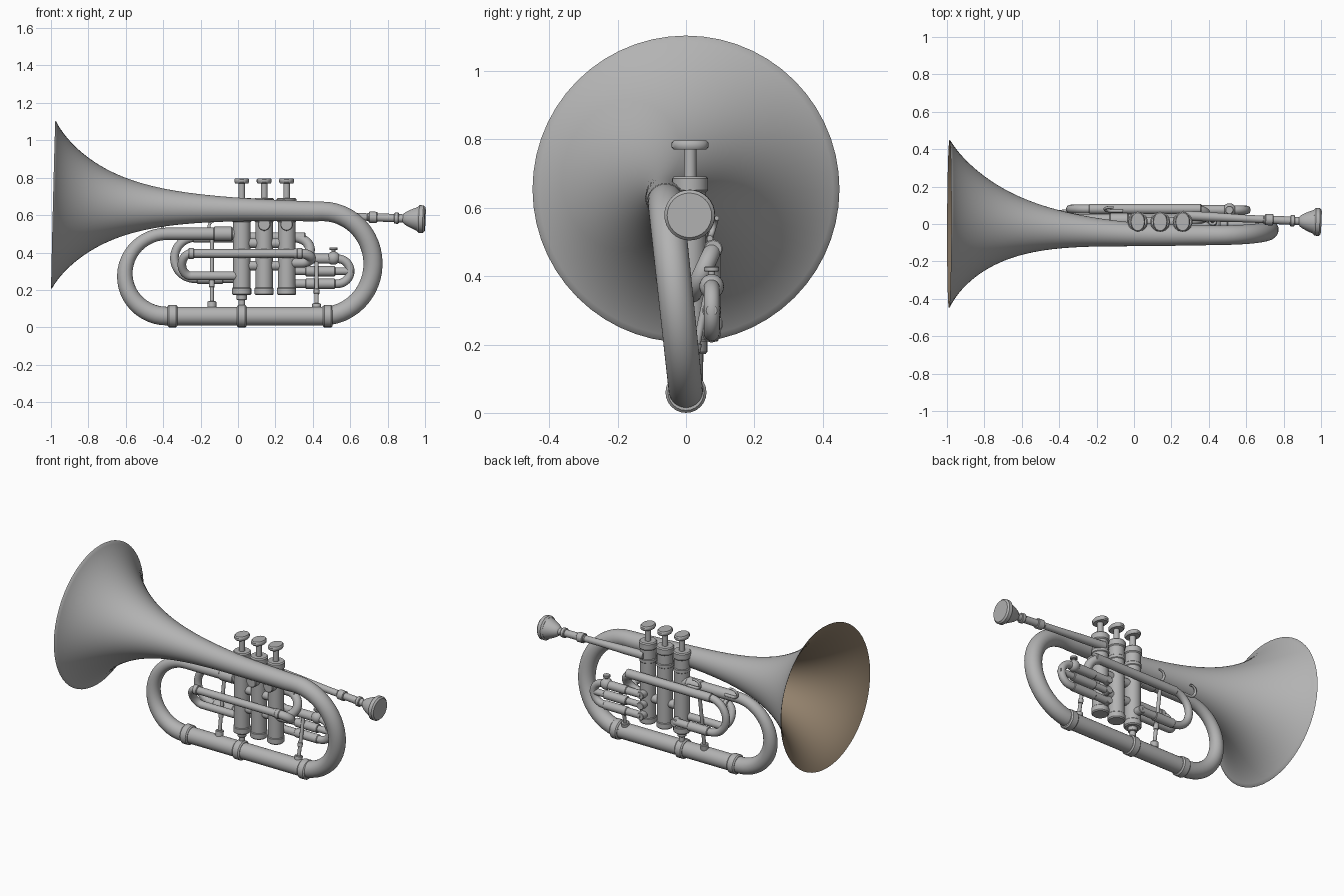
import bpy, bmesh, math
from mathutils import Vector

cube = bpy.data.objects.get("Cube")
if cube:
    bpy.data.objects.remove(cube, do_unlink=True)


def material(name, *color):
    mat = bpy.data.materials.new(name)
    mat.use_nodes = True
    mat.diffuse_color = (*color, 1)
    shader = mat.node_tree.nodes["Principled BSDF"]
    shader.inputs["Base Color"].default_value = (*color, 1)
    return mat


SILVER = material("silver_grey", .45, .45, .45)
BRONZE = material("bronze_brown", .29, .22, .15)


def sweep(name, path, sides=24, oval=1, open_start=False, inward=False, mat=SILVER):
    """Round section carried along a path of (x, y, z, radius)."""
    path = [Vector(point) for point in path]
    bm = bmesh.new()
    rings, up = [], None
    for index, point in enumerate(path):
        before = path[max(index - 1, 0)].xyz
        after = path[min(index + 1, len(path) - 1)].xyz
        along = (after - before).normalized()
        if up is None:
            up = Vector((1, 0, 0)) if abs(along.z) > .9 else Vector((0, 0, 1))
        up = (up - along * up.dot(along)).normalized()
        side = along.cross(up)
        ring = []
        for step in range(sides):
            turn = math.tau * step / sides
            offset = up * oval * math.cos(turn) + side * math.sin(turn)
            ring.append(bm.verts.new(point.xyz + offset * point.w))
        rings.append(ring)
    for ring, following in zip(rings, rings[1:]):
        for step in range(sides):
            beside = (step + 1) % sides
            bm.faces.new((ring[step], ring[beside], following[beside], following[step]))
    if not open_start:
        bm.faces.new(reversed(rings[0]))
    bm.faces.new(rings[-1])
    if inward:
        bmesh.ops.reverse_faces(bm, faces=bm.faces)
    mesh = bpy.data.meshes.new(name)
    bm.to_mesh(mesh)
    bm.free()
    mesh.materials.append(mat)
    part = bpy.data.objects.new(name, mesh)
    bpy.context.collection.objects.link(part)
    bpy.ops.object.select_all(action="DESELECT")
    part.select_set(True)
    bpy.context.view_layer.objects.active = part
    bpy.ops.object.shade_smooth_by_angle(angle=math.radians(40))


def mix(low, high, amount):
    return low + (high - low) * amount


def band(name, start, end, radius, **shape):
    """Straight cylinder with softened ends."""
    start, end = Vector(start), Vector(end)
    edge = (end - start).normalized() * radius / 8
    sections = ((start, .88), (start + edge, 1), (end - edge, 1), (end, .88))
    sweep(name, [(*spot, radius * scale) for spot, scale in sections], **shape)


def collar(name, x, y, z, radius, half):
    band(name, (x - half, y, z), (x + half, y, z), radius)


def upright(name, x, y, bottom, top, radius, **shape):
    band(name, (x, y, bottom), (x, y, top), radius, **shape)


def bow(x, z, reach, rise, low, high):
    """Half-oval turn from top to bottom; low and high hold (y, radius)."""
    low, high = Vector(low), Vector(high)
    path = []
    for step in range(25):
        turn = math.pi * (.5 - step / 24)
        y, radius = mix(low, high, (1 + math.sin(turn)) / 2)
        path.append((x + reach * math.cos(turn), y, z + rise * math.sin(turn), radius))
    return path


def lengthen(path, top_x, bottom_x):
    """Add straight legs to both ends of a bow."""
    return [(top_x, *path[0][1:])] + path + [(bottom_x, *path[-1][1:])]


# Flared bell running into the right bow; the lining shares its rim
outer = []
for step in range(45):
    reach = .012 + 1.4 * (step / 44) ** 1.5
    ease = min(reach / 1.2, 1)
    flare = .05 + .4 * math.exp(-3.4 * reach) + .03 * math.exp(-30 * reach)
    outer.append((reach - 1, -.06 * ease * ease * (3 - 2 * ease), .655 - .025 * reach, flare))
inner = [(x, y, z, radius - .006) for x, y, z, radius in outer if x < -.2]
right_bow = bow(.45, .34, .272, .28, (0, .05), (-.06, .052))
sweep("bell", inner[:1] + outer[1:] + right_bow, sides=56, open_start=True)
sweep("bell_lining", inner, sides=56, open_start=True, inward=True, mat=BRONZE)

# Left bow, bottom tube and the return to the first valve
left_bow = bow(-.38, .28, -.225, .22, (0, .05), (.02, .033))
sweep("left_bow_and_bottom_tube", lengthen(left_bow, .02, .47))
for place, x in (("left", -.35), ("middle", .02), ("right", .48)):
    collar(place + "_bow_collar", x, 0, .06, .06, .026)
collar("return_sleeve", -.08, .02, .5, .038, .05)

# Three valves with caps, stems and oval buttons
VALVE_Y = .012
VALVES = {"first": .02, "second": .14, "third": .26}
for place, x in VALVES.items():
    upright(place + "_valve", x, VALVE_Y, .18, .68, .047)
    upright(place + "_bottom_cap", x, VALVE_Y, .172, .215, .051)
    upright(place + "_valve_ring", x, VALVE_Y, .56, .59, .051)
    upright(place + "_top_cap", x, VALVE_Y, .645, .692, .053)
    upright(place + "_stem", x, VALVE_Y, .68, .775, .018)
    upright(place + "_button", x, VALVE_Y, .77, .797, .054, oval=.74)
    if place != "first":
        band(place + "_knuckle", (x, 0, .55), (x, -.07, .55), .034)
for height in (.33, .45):
    collar("valve_link", .14, VALVE_Y, height, .026, .12)
upright("valve_foot", VALVES["first"], VALVE_Y, .1, .18, .018)
upright("valve_foot_nut", VALVES["first"], VALVE_Y, .145, .175, .027)

# Lead pipe and mouthpiece share one gently falling line
PIPE_START, PIPE_END = Vector((.26, .045, .606)), Vector((1, .01, .578))


def along_pipe(x):
    return PIPE_START.lerp(PIPE_END, (x - PIPE_START.x) / (PIPE_END.x - PIPE_START.x))


sweep("lead_pipe", [(*along_pipe(x), radius) for x, radius in ((.26, .026), (.4, .025), (.6, .02), (.7, .02))])
band("mouthpiece_shank", along_pipe(.69), along_pipe(.9), .022)
band("receiver", along_pipe(.7), along_pipe(.745), .03)
band("shank_ring", along_pipe(.835), along_pipe(.86), .03)
cup = []
for step in range(9):
    swell = step / 8
    cup.append((*along_pipe(mix(.88, .965, swell)), mix(.02, .066, swell ** .7)))
sweep("mouthpiece_cup", cup, sides=32)
band("mouthpiece_rim", along_pipe(.96), PIPE_END, .074, sides=32)

# Long slide behind the valves, with a crook at each end
BACK_Y = .08
TUBE = .023
back = (BACK_Y, TUBE)
left_crook = bow(-.23, .37, -.11, .11, back, back)
sweep("back_slide", lengthen(left_crook, .3, .02))
sweep("back_crook", lengthen(bow(.3, .415, .085, .065, (.02, .026), (BACK_Y, .026)), .2, .26))
collar("back_slide_sleeve", .06, BACK_Y, .48, .027, .3)
collar("lower_slide_sleeve", -.15, BACK_Y, .26, .028, .07)

# Slide crossing in front of the valves
FRONT_Y = -.06
front = (FRONT_Y, TUBE)
sweep("front_slide", lengthen(bow(-.25, .335, -.05, .06, (0, TUBE), front), .33, .02))
sweep("front_crook", lengthen(bow(.33, .37, .06, .025, (0, .026), (FRONT_Y, .026)), .3, .26))
for x in (-.25, .33):
    collar("front_slide_collar", x, FRONT_Y, .395, .029, .015)

# Short slides towards the player
SLIDE_Y = .075
short = (SLIDE_Y, TUBE)
short_bow = bow(.53, .3, .07, .067, short, short)
sweep("short_slide", lengthen(short_bow, .26, .26))
collar("middle_slide", .43, SLIDE_Y, .3, .02, .17)
for height in (.233, .3, .367):
    collar("short_slide_sleeve", .44, SLIDE_Y, height, .027, .08)
    band("slide_port", (.26, SLIDE_Y + .02, height), (.26, VALVE_Y, height), .024)
collar("pull_knob", .605, SLIDE_Y, .3, .018, .015)
band("lower_slide_port", (.02, BACK_Y + .02, .26), (.02, VALVE_Y, .26), .025)

# Water key: a round bulb under a small cap
bulb = []
for step in range(1, 12):
    turn = math.pi * step / 12
    bulb.append((.51, SLIDE_Y, .37 - .036 * math.cos(turn), .036 * math.sin(turn)))
sweep("water_key_bulb", bulb)
upright("water_key_stem", .51, SLIDE_Y, .39, .42, .01)
upright("water_key_cap", .51, SLIDE_Y, .413, .428, .022)

# Slanted braces between the bottom tube and the slides
for place, x, top in (("left", -.14, .48), ("right", .42, .36)):
    foot, head = Vector((x, .01, .1)), Vector((x, .065, top))
    band(place + "_brace", foot, head, .011)
    band(place + "_brace_foot", foot, foot.lerp(head, .1), .024)
    band(place + "_brace_bead", foot.lerp(head, .3), foot.lerp(head, .4), .015)

# Finger hooks on the far side
for place, x, y in (("inner", -.12, .07), ("outer", -.37, .05)):
    hook = bow(x, .54, -.035, .03, (y, .009), (y + .02, .007))
    sweep(place + "_finger_hook", lengthen(hook, x + .01, x + .06), sides=12)
